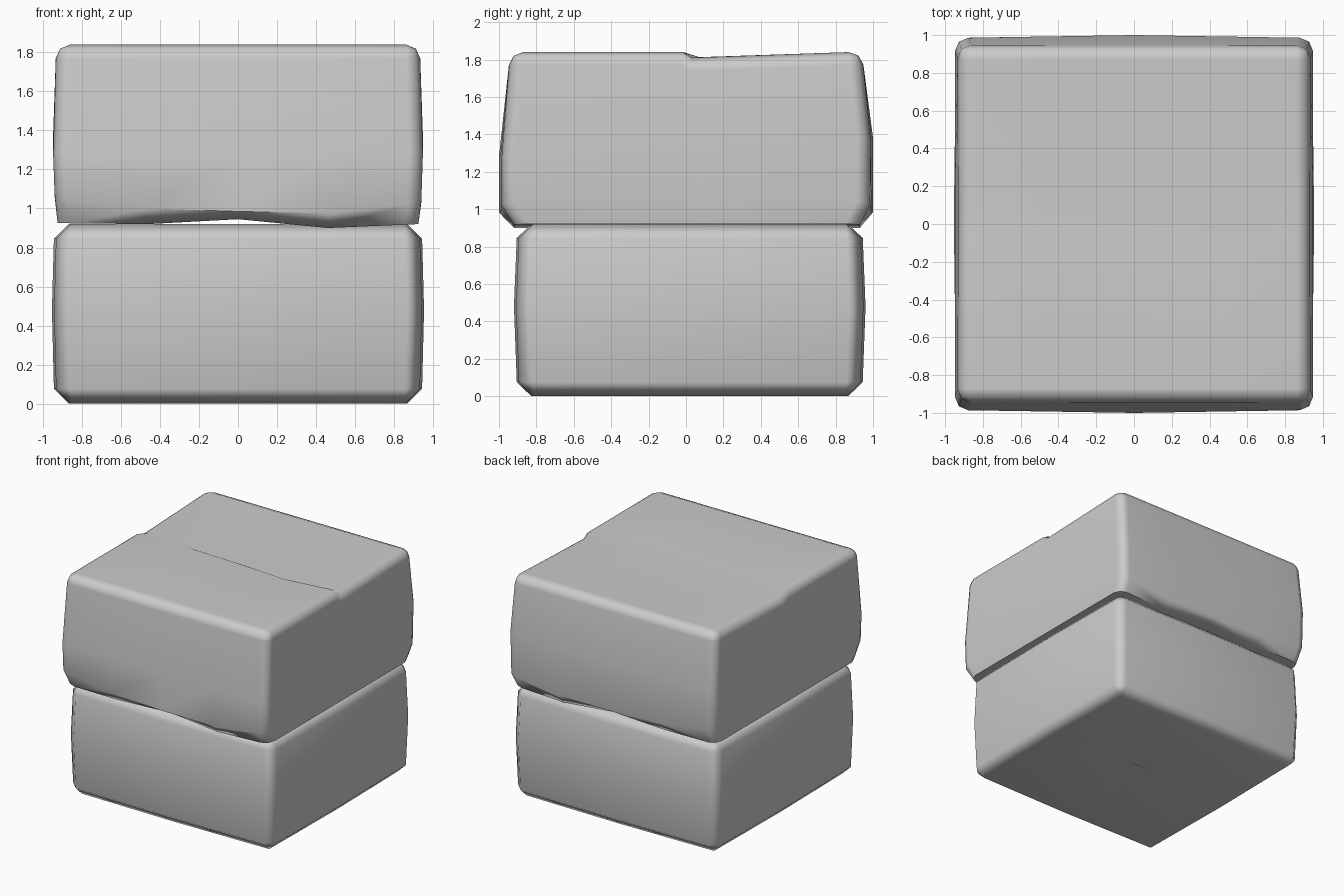
import bpy, bmesh
from math import radians

if "Cube" in bpy.data.objects:
    bpy.data.objects.remove(bpy.data.objects["Cube"])


def make_block(name, nx, ny, nz, place, keep_base, width, segments):
    """Surface grid of a box, each point moved by place(i, j, k), outer edges rounded."""
    bm = bmesh.new()
    verts, index = {}, {}

    def vert(p):
        if p not in verts:
            verts[p] = bm.verts.new(place(*p))
            index[verts[p]] = p
        return verts[p]

    size = (nx - 1, ny - 1, nz - 1)
    for axis in range(3):
        a, b = [n for n in range(3) if n != axis]
        for side in (0, size[axis]):
            for s in range(size[a]):
                for t in range(size[b]):
                    quad = []
                    for ds, dt in ((0, 0), (1, 0), (1, 1), (0, 1)):
                        p = [0, 0, 0]
                        p[axis], p[a], p[b] = side, s + ds, t + dt
                        quad.append(vert(tuple(p)))
                    bm.faces.new(quad)
    bmesh.ops.recalc_face_normals(bm, faces=bm.faces[:])

    # outer box edges: those lying on two box sides at once
    def is_rim(e):
        p, q = (index[v] for v in e.verts)
        shared = sum(p[n] == q[n] and p[n] in (0, size[n]) for n in range(3))
        return shared >= 2 and not (keep_base and p[2] == q[2] == 0)

    rim = [e for e in bm.edges if is_rim(e)]
    bmesh.ops.bevel(bm, geom=rim, offset=width, offset_type='OFFSET', segments=segments,
                    profile=0.5, affect='EDGES', clamp_overlap=False)
    bmesh.ops.recalc_face_normals(bm, faces=bm.faces[:])

    mesh = bpy.data.meshes.new(name)
    bm.to_mesh(mesh)
    bm.free()
    obj = bpy.data.objects.new(name, mesh)
    bpy.context.collection.objects.link(obj)
    bpy.ops.object.select_all(action='DESELECT')
    obj.select_set(True)
    bpy.context.view_layer.objects.active = obj
    bpy.ops.object.shade_smooth_by_angle(angle=radians(50))
    obj.modifiers.new("Even shading", 'WEIGHTED_NORMAL').keep_sharp = True
    return obj


# Lower stone: slightly bulging sides and a small pit under its centre
LINES = (-1, -0.1, 0, 0.1, 1)


def lower(i, j, k):
    u, v, w = LINES[i], LINES[j], k - 1
    x = u * (0.93 + 0.012 * (1 - abs(v)) + 0.012 * (1 - abs(w)))
    y = 0.02 + v * (0.91 + 0.012 * (1 - abs(u)) + 0.018 * (1 - abs(w)))
    z = (0, 0.48, 0.92)[k]
    if (i, j, k) == (2, 2, 0):
        z = 0.06
    return x, y, z


make_block("lower_stone", 5, 5, 3, lower, False, 0.075, 1)

# Upper stone: tapered sides, uneven undercut base and a cracked step across the top
XS = (-1, -0.5, 0, 0.5, 1)
HALF_X = (0.925, 0.94, 0.948, 0.932)
FRONT = (-0.92, -0.985, -0.985, -0.94)
BACK = (0.93, 0.985, 0.985, 0.94)
BASE_Z = (0.925, 0.92, 0.945, 0.90, 0.92)
UNDERCUT_Z = (1.06, 1.0, 0.985, 0.975, 1.03)
CRACK_FRONT = (-0.015, -0.025, -0.04, -0.07, -0.01)
CRACK_BACK = (0.065, 0.08, 0.02, -0.005, 0.04)


def upper(i, j, k):
    u = XS[i]
    bulge = 0.015 * (1 - abs(u)) if k in (1, 2) else 0
    x = u * HALF_X[k]
    y = (FRONT[k] - bulge, CRACK_FRONT[i], CRACK_BACK[i], BACK[k] + bulge)[j]
    z = (BASE_Z[i], UNDERCUT_Z[i], (1.28, 1.32, 1.33, 1.38)[j],
         (1.84, 1.84, 1.81, 1.842)[j])[k]
    return x, y, z


make_block("upper_stone", 5, 4, 4, upper, True, 0.07, 2)
